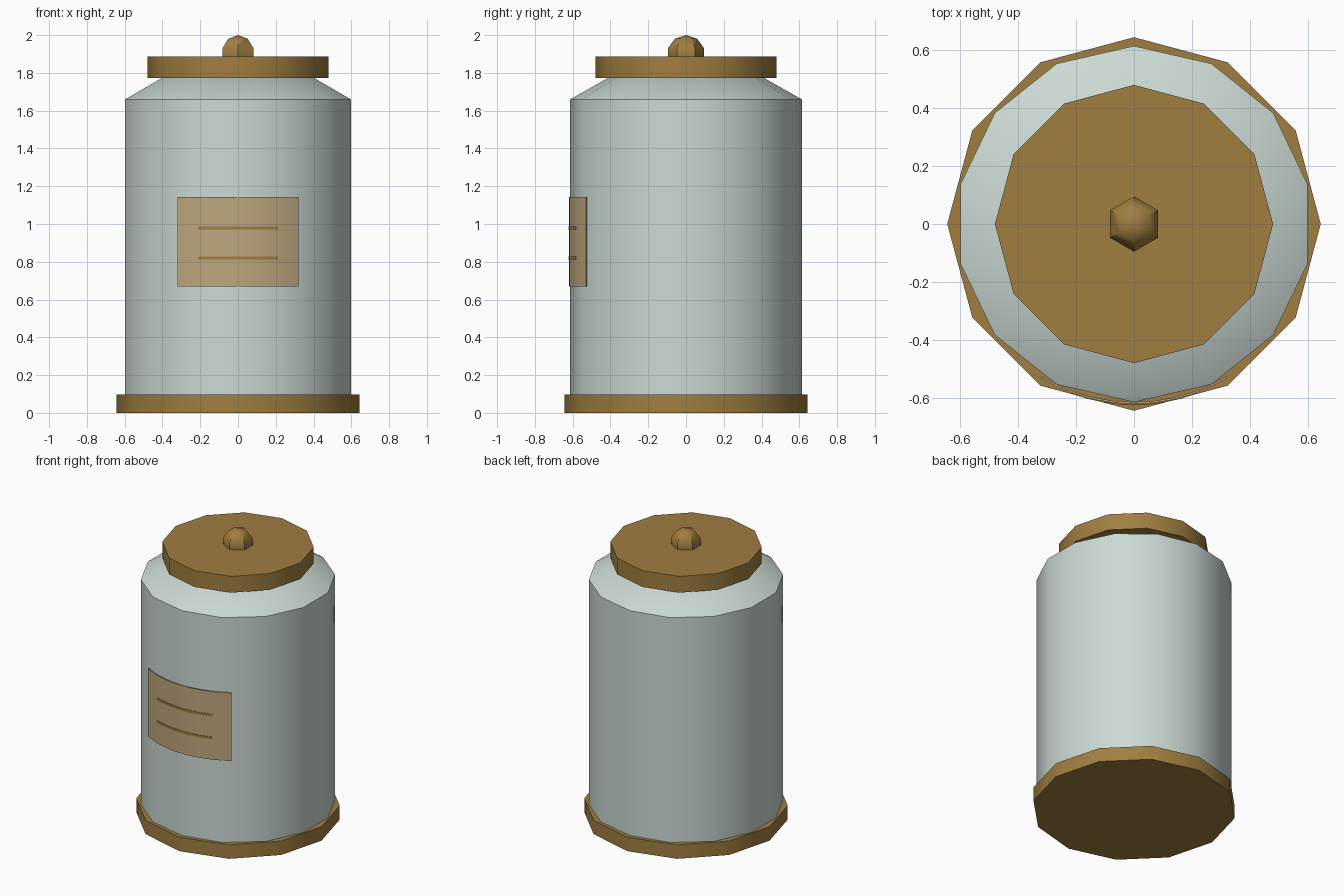
import bpy, bmesh, math

if "Cube" in bpy.data.objects:
    bpy.data.objects.remove(bpy.data.objects["Cube"])


def material(name, srgb):
    m = bpy.data.materials.new(name)
    lin = [((c / 255 + 0.055) / 1.055) ** 2.4 for c in srgb]
    m.diffuse_color = (*lin, 1)
    m.use_nodes = True
    m.node_tree.nodes["Principled BSDF"].inputs["Base Color"].default_value = m.diffuse_color
    return m


GLASS = material("pale grey green", (203, 217, 211))
GOLD = material("aged brass", (160, 126, 64))
PAPER = material("tan paper", (189, 166, 125))


def finish(name, bm, mat, angle):
    me = bpy.data.meshes.new(name)
    bmesh.ops.recalc_face_normals(bm, faces=bm.faces)
    bm.to_mesh(me)
    bm.free()
    me.materials.append(mat)
    ob = bpy.data.objects.new(name, me)
    bpy.context.collection.objects.link(ob)
    bpy.ops.object.select_all(action='DESELECT')
    ob.select_set(True)
    bpy.context.view_layer.objects.active = ob
    bpy.ops.object.shade_smooth_by_angle(angle=math.radians(angle))
    return ob


def lathe(name, profile, sides, mat, angle=35):
    """Closed solid from (radius, z) rings, first corner on +y."""
    bm = bmesh.new()
    rings = []
    for r, z in profile:
        ring = []
        for i in range(sides):
            a = math.pi / 2 + math.tau * i / sides
            ring.append(bm.verts.new((r * math.cos(a), r * math.sin(a), z)))
        rings.append(ring)
    for lo, hi in zip(rings, rings[1:]):
        for i in range(sides):
            j = (i + 1) % sides
            bm.faces.new((lo[i], lo[j], hi[j], hi[i]))
    bm.faces.new(rings[0][::-1])
    bm.faces.new(rings[-1])
    bmesh.ops.remove_doubles(bm, verts=bm.verts, dist=1e-5)
    return finish(name, bm, mat, angle)


def curved_plate(name, r_in, r_out, half_angle, z0, z1, steps, mat):
    """Thin plate bent around the front of the jar."""
    bm = bmesh.new()
    cols = []
    for i in range(steps + 1):
        a = -math.pi / 2 + math.radians(half_angle) * (2 * i / steps - 1)
        cols.append([bm.verts.new((r * math.cos(a), r * math.sin(a), z))
                     for r, z in ((r_in, z0), (r_out, z0), (r_out, z1), (r_in, z1))])
    for a, b in zip(cols, cols[1:]):
        for k in range(4):
            n = (k + 1) % 4
            bm.faces.new((a[k], b[k], b[n], a[n]))
    bm.faces.new(cols[0])
    bm.faces.new(cols[-1][::-1])
    return finish(name, bm, mat, 30)


# Base, jar with sloping shoulder, and lid
lathe("base", [(0.643, 0), (0.643, 0.097)], 12, GOLD)
lathe("jar_body", [(0.613, 0.05), (0.613, 1.66), (0.408, 1.776)], 14, GLASS)
lathe("lid", [(0.479, 1.774), (0.479, 1.887)], 12, GOLD)

# Faceted knob
knob = [(0.1 * math.sin(math.pi * k / 5) + 1e-7, 1.9 - 0.1 * math.cos(math.pi * k / 5))
        for k in range(1, 5)]
knob.append((1e-7, 2.0))
lathe("lid_knob", knob, 6, GOLD, 40)

# Label with two ruled lines
curved_plate("label", 0.613, 0.620, 31.2, 0.67, 1.143, 10, PAPER)
for n, z in enumerate((0.978, 0.820)):
    curved_plate(f"label_line_{n + 1}", 0.616, 0.623, 20, z - 0.008, z + 0.008, 8, GOLD)
